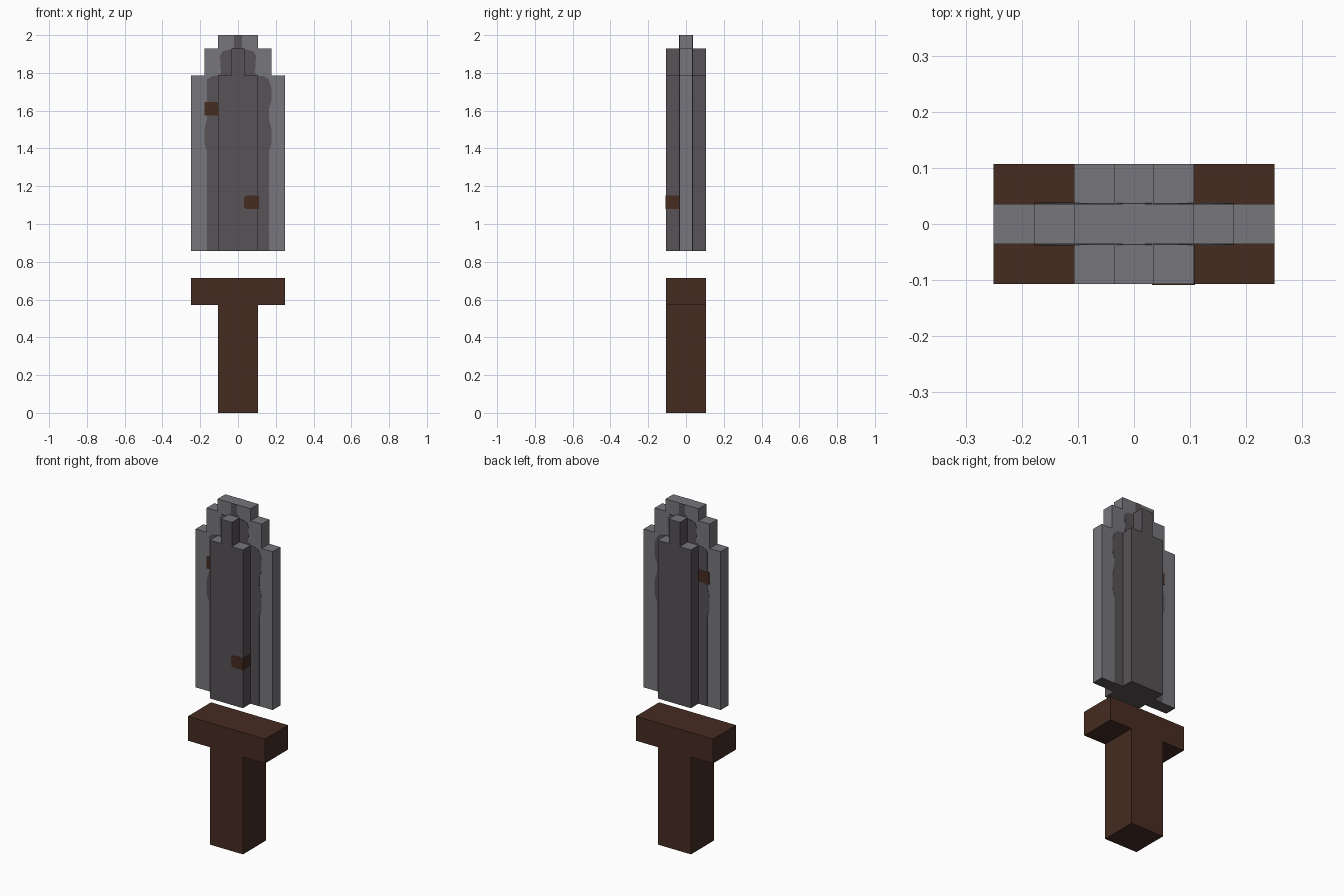
import bpy, bmesh

if "Cube" in bpy.data.objects:
    bpy.data.objects.remove(bpy.data.objects["Cube"])

U = 1 / 14            # block size: the model is 28 blocks tall
H = U / 2


def material(name, rgb):
    m = bpy.data.materials.new(name)
    m.diffuse_color = (*rgb, 1)
    m.use_nodes = True
    m.node_tree.nodes["Principled BSDF"].inputs["Base Color"].default_value = m.diffuse_color
    return m


STEEL = material("light steel", (0.184, 0.181, 0.198))
DARK = material("dark steel", (0.095, 0.084, 0.093))
BROWN = material("dark brown wood", (0.061, 0.025, 0.016))


def prism(name, outline, y0, y1, mats, rule=None):
    """Extrude an x-z outline from y0 to y1; rule(normal) picks the material."""
    bm = bmesh.new()
    face = bm.faces.new([bm.verts.new((x, y0, z)) for x, z in outline])
    ext = bmesh.ops.extrude_face_region(bm, geom=[face], use_keep_orig=True)
    for v in ext["geom"]:
        if isinstance(v, bmesh.types.BMVert):
            v.co.y = y1
    bmesh.ops.recalc_face_normals(bm, faces=bm.faces)
    if rule:
        for f in bm.faces:
            f.normal_update()
            f.material_index = rule(f.normal)
    me = bpy.data.meshes.new(name)
    bm.to_mesh(me)
    bm.free()
    for m in mats:
        me.materials.append(m)
    ob = bpy.data.objects.new(name, me)
    bpy.context.collection.objects.link(ob)
    return ob


def mirrored(right, left=None):
    """Close a right-hand profile with its mirror image, or a different left one."""
    return right + [(-x, z) for x, z in reversed(left or right)]


def steps(z0, levels):
    """Symmetric stepped outline from (half width, top height) levels."""
    pts = []
    for w, top in levels:
        pts += [(w, z0), (w, top)]
        z0 = top
    return mirrored(pts)


# Handle and guard as one T shape
prism("handle_and_guard", steps(0, [(3 * H, 8 * U), (7 * H, 10 * U)]),
      -3 * H, 3 * H, [BROWN])

# Wide blade plate with stepped tip, dark underneath
prism("blade_plate",
      steps(12 * U, [(7 * H, 25 * U), (5 * H, 27 * U), (3 * H, 28 * U)]),
      -H, H, [STEEL, DARK], lambda n: int(n.z < -0.5))

# Raised ribs, painted patches and rust spots on both blade faces
low = [(.163, 12 * U), (.163, 1.38), (.178, 1.43), (.178, 1.50), (.163, 1.56)]
bulge = [(.163, 1.61), (.178, 1.65), (.178, 1.72)]
top = [(.163, 1.765), (.14, 1.782), (.107, 25 * U), (.09, 1.80), (.095, 1.89),
       (.08, 1.915), (.036, 1.925), (.02, 1.94), (.02, 2.0)]
patch = mirrored(low + bulge + top, low + top)
spot = [(-.177, 1.575), (-.107, 1.575), (-.107, 1.645), (-.177, 1.645)]

for side, s in (("front", -1), ("back", 1)):
    prism(f"blade_rib_{side}", steps(12 * U, [(3 * H, 25 * U), (H, 27 * U)]),
          s * H, s * 3 * H, [DARK, STEEL], lambda n: int(n.z > 0.5))
    prism(f"dark_patch_{side}", patch, s * H, s * (H + .0015), [DARK])
    prism(f"rust_spot_{side}", spot, s * H, s * (H + .003), [BROWN])

# Rust spot wrapping the front rib's right corner
x0, x1, z0, z1, c = .032, 3 * H, 1.08, 1.15, .012
prism("rust_spot_rib_face", [(x0 + c, z0), (x1, z0), (x1, z1), (x0 + c, z1),
                             (x0, z1 - c), (x0, z0 + c)],
      -3 * H - .0015, -3 * H, [BROWN])
prism("rust_spot_rib_side", [(x1, z0), (x1 + .0015, z0), (x1 + .0015, z1), (x1, z1)],
      -3 * H - .0015, -H, [BROWN])
